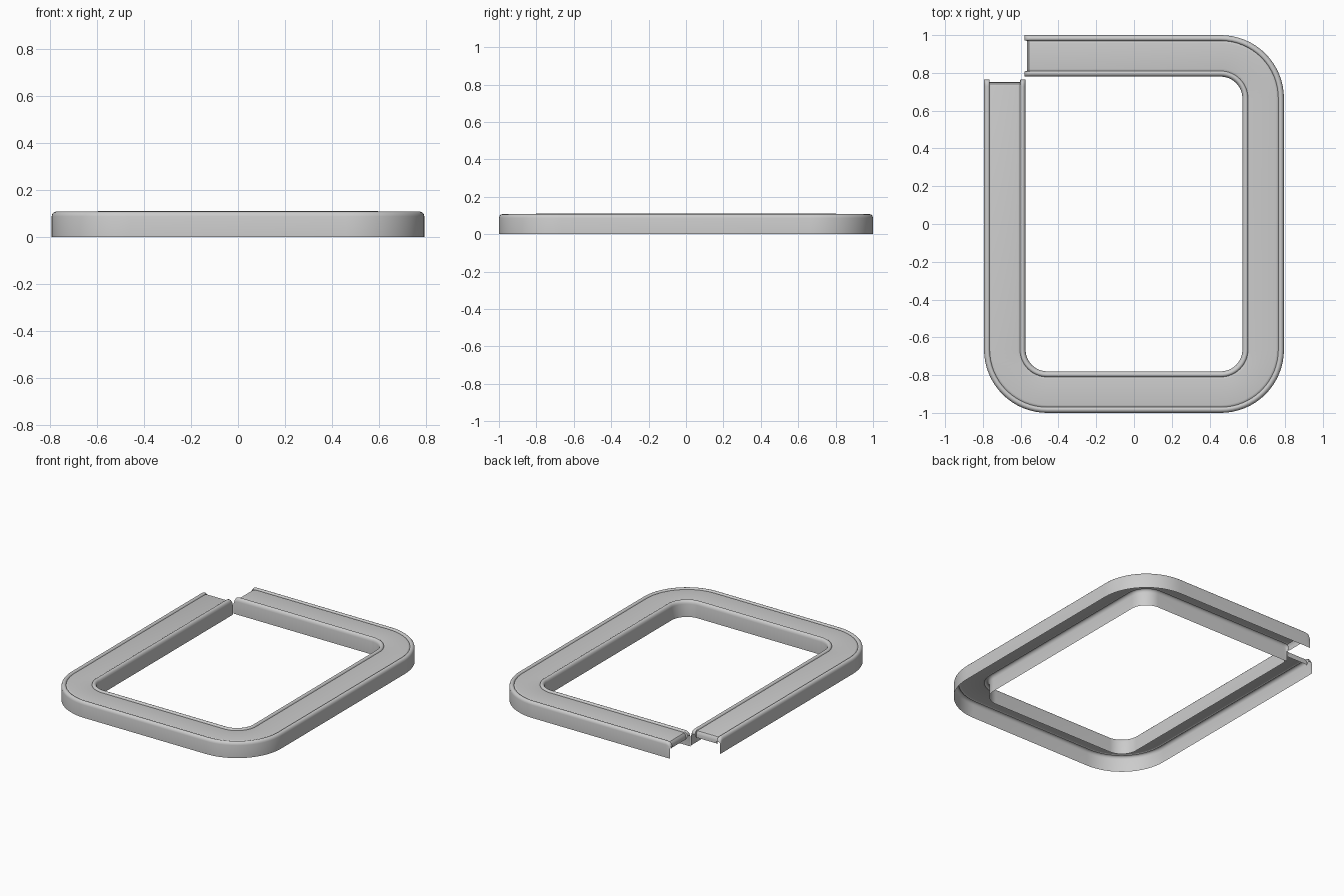
import bpy, bmesh, math
from mathutils import Vector

if "Cube" in bpy.data.objects:
    bpy.data.objects.remove(bpy.data.objects["Cube"])

HX, HY, R = 0.684, 0.89, 0.225      # centreline half sizes and corner radius
TOP_END, LEFT_END = -0.566, 0.751   # where the two open arms stop

# Channel cross-section (offset outward, height): inner wall, bead, groove, panel, groove, bead, outer wall
PROFILE = [(-0.11, 0), (-0.11, 0.088), (-0.107, 0.1), (-0.101, 0.107), (-0.094, 0.11),
           (-0.087, 0.109), (-0.082, 0.105), (-0.080, 0.099), (-0.074, 0.101), (-0.068, 0.102),
           (0.068, 0.102), (0.074, 0.101), (0.080, 0.097), (0.082, 0.102), (0.087, 0.106),
           (0.094, 0.107), (0.101, 0.104), (0.107, 0.098), (0.11, 0.087), (0.11, 0)]
PANEL = range(7, 13)


def centreline():
    """Clockwise open path: (point, outward direction)."""
    path = [(Vector((TOP_END, HY)), Vector((0, 1)))]
    for sx, sy, start in ((1, 1, 90), (1, -1, 0), (-1, -1, -90)):
        c = Vector((sx * (HX - R), sy * (HY - R)))
        for i in range(17):
            a = math.radians(start - 90 * i / 16)
            n = Vector((math.cos(a), math.sin(a)))
            path.append((c + n * R, n))
    path.append((Vector((-HX, LEFT_END)), Vector((-1, 0))))
    return path


def end_sections(p, n, along):
    """Rim curls over at an open end: panel dips down, side beads run on as lugs."""
    steps = []
    # rim advance, rim height factor, panel advance, panel drop
    for ra, rz, pa, drop in ((-0.022, 1, -0.022, 0), (-0.010, 0.99, -0.010, 0.003),
                             (0.002, 0.95, -0.003, 0.012), (0.009, 0.87, 0, 0.026),
                             (0.014, 0.74, 0.001, 0.045)):
        ring = []
        for i, (u, z) in enumerate(PROFILE):
            adv, h = (pa, z - drop) if i in PANEL else (ra, z * rz)
            q = p + n * u + along * adv
            ring.append((q.x, q.y, h))
        steps.append(ring)
    return steps


path = centreline()
rings = end_sections(*path[0], Vector((-1, 0)))[::-1]
for p, n in path[1:-1]:
    rings.append([(p.x + n.x * u, p.y + n.y * u, z) for u, z in PROFILE])
rings += end_sections(*path[-1], Vector((0, 1)))

# Sweep the channel
bm = bmesh.new()
rows = [[bm.verts.new(co) for co in ring] for ring in rings]
for a, b in zip(rows, rows[1:]):
    for i in range(len(PROFILE) - 1):
        bm.faces.new((a[i], b[i], b[i + 1], a[i + 1]))
mesh = bpy.data.meshes.new("channel_frame")
bm.to_mesh(mesh)
bm.free()
frame = bpy.data.objects.new("channel_frame", mesh)
bpy.context.collection.objects.link(frame)

# Smooth shading with crisp groove edges
bpy.context.view_layer.objects.active = frame
frame.select_set(True)
bpy.ops.object.shade_smooth_by_angle(angle=math.radians(35))
